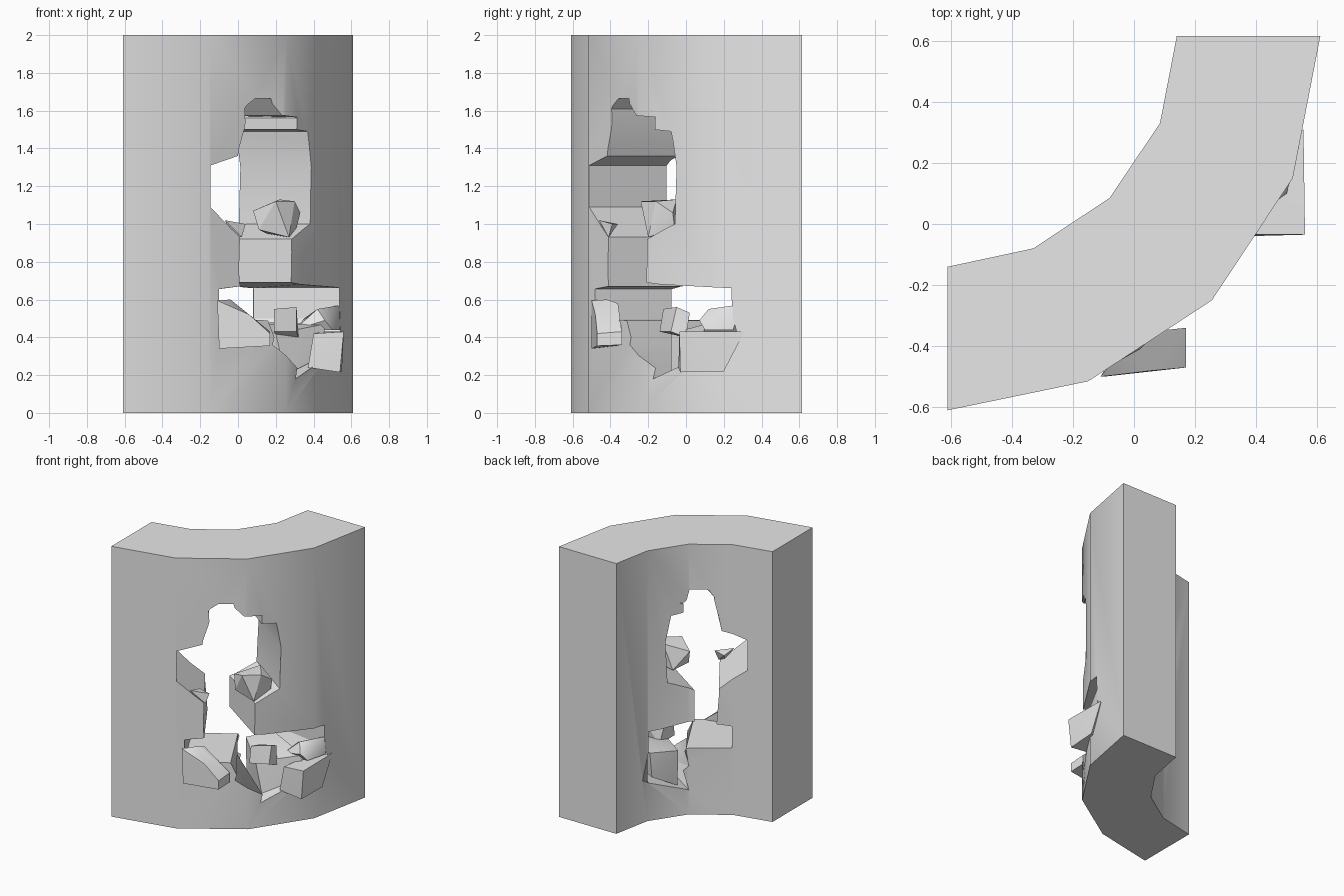
import bpy
import bmesh
from mathutils import Vector

if "Cube" in bpy.data.objects:
    bpy.data.objects.remove(bpy.data.objects["Cube"], do_unlink=True)

stone = bpy.data.materials.new("pale_grey_stone")
stone.use_nodes = True
stone.diffuse_color = (0.8, 0.8, 0.8, 1)
stone.node_tree.nodes["Principled BSDF"].inputs["Base Color"].default_value = (0.8, 0.8, 0.8, 1)

# Plan outlines of the curved wall, both running from the front end to the back end
OUTER = [(-.61, -.61), (-.15, -.515), (.255, -.25), (.52, .15), (.61, .615)]
INNER = [(-.61, -.14), (-.33, -.08), (-.08, .085), (.085, .33), (.14, .615)]
ACROSS = Vector((.82, .574))
HEIGHT = 2.0


def finish(name, bm):
    """Turn a bmesh into a stone object with outward normals."""
    bmesh.ops.recalc_face_normals(bm, faces=bm.faces)
    mesh = bpy.data.meshes.new(name)
    bm.to_mesh(mesh)
    bm.free()
    mesh.materials.append(stone)
    obj = bpy.data.objects.new(name, mesh)
    bpy.context.collection.objects.link(obj)
    return obj


def loft(name, first, second):
    """Join two matching closed loops into a capped solid."""
    bm = bmesh.new()
    a = [bm.verts.new(p) for p in first]
    b = [bm.verts.new(p) for p in second]
    count = len(a)
    for i in range(count):
        j = (i + 1) % count
        bm.faces.new((a[i], a[j], b[j], b[i]))
    caps = [bm.faces.new(a), bm.faces.new(b[::-1])]
    if first[0][2] != first[2][2]:
        bmesh.ops.triangulate(bm, faces=caps)
    return finish(name, bm)


def on_profile(profile, across, z):
    """Point on a wall outline at a given distance along the wall's span."""
    points = [Vector(p) for p in profile]
    for p, q in zip(points, points[1:]):
        start, end = p.dot(ACROSS), q.dot(ACROSS)
        if start <= across <= end:
            return p.lerp(q, (across - start) / (end - start)).to_3d() + Vector((0, 0, z))
    return points[-1].to_3d() + Vector((0, 0, z))


def rock(name, points):
    """Angular lump made from the hull of a few corners."""
    bm = bmesh.new()
    for p in points:
        bm.verts.new(p)
    hull = bmesh.ops.convex_hull(bm, input=bm.verts)
    loose = [v for v in hull["geom_interior"] if isinstance(v, bmesh.types.BMVert)]
    bmesh.ops.delete(bm, geom=loose, context="VERTS")
    return finish(name, bm)


# Curved wall segment
plan = OUTER + INNER[::-1]
wall = loft("curved_wall", [(x, y, 0) for x, y in plan], [(x, y, HEIGHT) for x, y in plan])

# Ragged breach: outer span, inner span, height
BREACH = [
    (-.13, -.145, 1.665), (-.03, -.024, 1.665), (.04, .01, 1.575), (.16, .015, 1.56),
    (.16, .017, 1.5), (.257, .10, 1.49), (.29, .138, 1.3), (.28, .125, 1.0),
    (.115, -.057, .92), (.11, -.057, .69), (.58, .252, .66), (.585, .252, .5),
    (.40, .25, .28), (.15, -.02, .18), (-.02, -.02, .36), (-.05, 0, .49),
    (-.36, -.31, .495), (-.36, -.31, .655), (-.227, -.205, .67), (-.227, -.22, .93),
    (-.414, -.414, 1.09), (-.414, -.414, 1.31), (-.24, -.24, 1.36),
    (-.2, -.21, 1.5), (-.197, -.19, 1.61),
]
outside, inside = [], []
for span_out, span_in, z in BREACH:
    p = on_profile(OUTER, span_out, z)
    q = on_profile(INNER, span_in, z)
    outside.append(p + (p - q) * .6)
    inside.append(q + (q - p) * .3)
cutter = loft("breach_cutter", outside, inside)
cutter.hide_render = True

cut = wall.modifiers.new("breach", "BOOLEAN")
cut.operation = "DIFFERENCE"
cut.solver = "EXACT"
cut.object = cutter
bpy.context.view_layer.objects.active = wall
bpy.ops.object.modifier_apply(modifier=cut.name)
bpy.data.objects.remove(cutter, do_unlink=True)

# Broken lumps resting in and around the breach
rock("ledge_rock", [
    (.08, -.16, 1.07), (.2, -.24, 1.12), (.3, -.16, 1.12), (.33, -.07, 1.06),
    (.31, -.06, .98), (.27, -.2, .93), (.11, -.19, .97), (.22, -.05, 1.13), (.15, -.06, .95)])
rock("ledge_chip", [
    (-.07, -.46, 1.02), (.04, -.39, 1.0), (.02, -.41, .93), (-.03, -.42, .94), (-.06, -.36, 1.0)])
rock("left_rubble", [
    (-.11, -.5, .595), (-.04, -.42, .6), (.06, -.48, .52), (.17, -.47, .42), (.17, -.47, .355),
    (-.1, -.5, .34), (.17, -.34, .43), (.17, -.34, .36), (-.02, -.36, .58), (-.05, -.4, .35)])
rock("right_rubble", [
    (.56, -.035, .43), (.555, .31, .43), (.55, .2, .22), (.54, -.03, .215),
    (.40, -.035, .42), (.37, -.04, .24), (.45, .2, .43), (.45, .15, .23)])
rock("upper_slab", [
    (.42, .12, .55), (.54, .26, .57), (.54, .27, .5), (.46, .07, .49),
    (.5, .1, .44), (.35, .2, .5), (.54, .25, .44), (.3, .1, .44)])
rock("middle_block", [
    (.19, -.14, .43), (.31, -.08, .43), (.19, -.12, .55), (.31, -.05, .56),
    (.2, -.03, .53), (.3, .02, .53), (.22, 0, .4), (.32, 0, .4)])
rock("breach_fill", [
    (.2, -.08, .42), (.46, .1, .47), (.45, .08, .3), (.1, .28, .48),
    (.09, .27, .3), (-.02, .12, .47), (0, .1, .2), (.25, -.08, .2)])

# Soft shading over the shallow bends of the wall, crisp breaks elsewhere
bpy.ops.object.select_all(action="DESELECT")
for obj in bpy.context.collection.objects:
    if obj.type == "MESH" and obj.data.materials and obj.data.materials[0] == stone:
        obj.select_set(True)
bpy.context.view_layer.objects.active = wall
bpy.ops.object.shade_smooth_by_angle(angle=.52)
